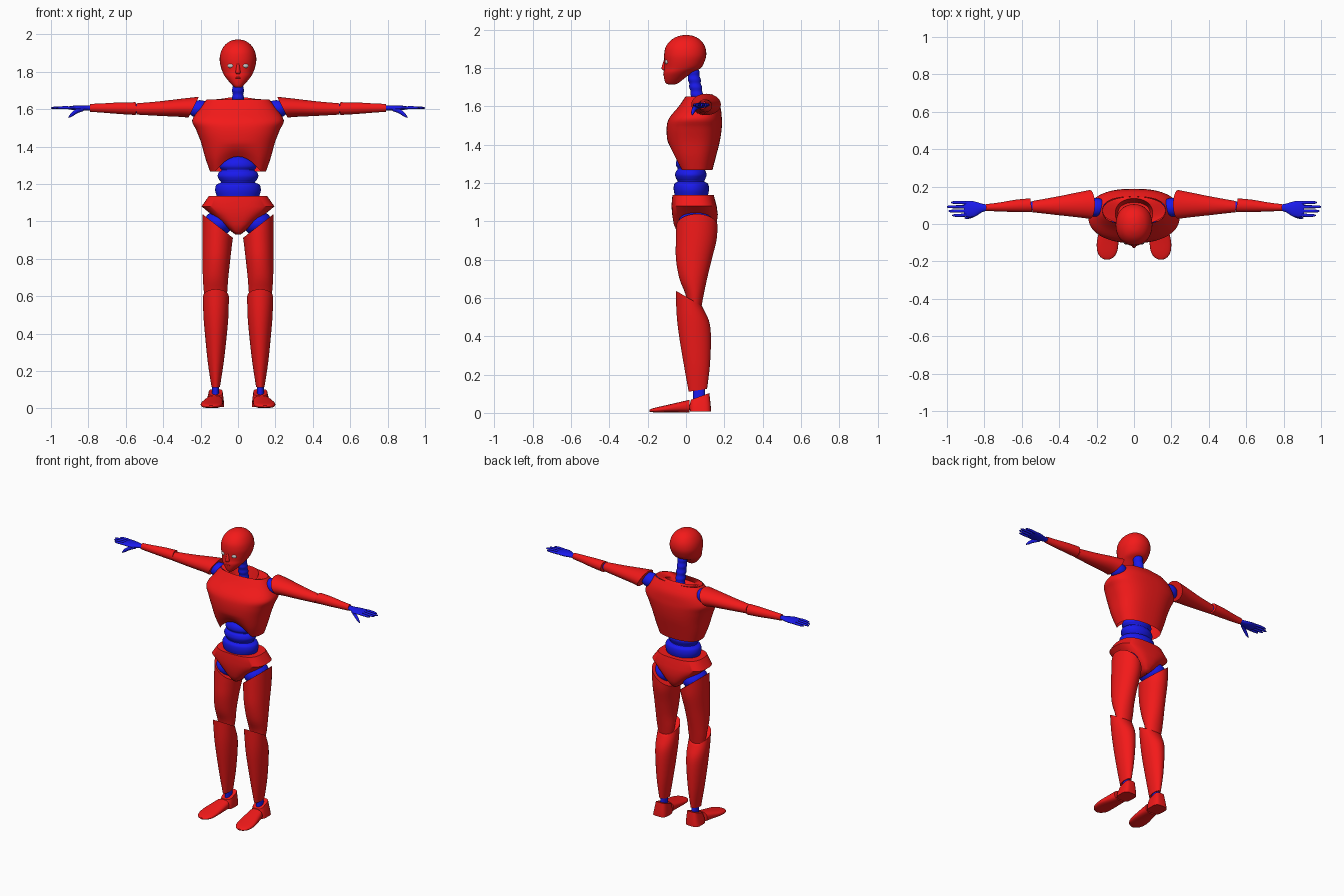
import bpy, bmesh, math


def material(name, rgb):
    m = bpy.data.materials.new(name)
    m.diffuse_color = (*rgb, 1)
    return m


RED = material("red_shell", (0.9, 0.01, 0.01))
BLUE = material("blue_joint", (0.01, 0.01, 0.85))


def finish(name, bm, mat, mirror, angle=40):
    bmesh.ops.recalc_face_normals(bm, faces=bm.faces)
    me = bpy.data.meshes.new(name)
    bm.to_mesh(me)
    bm.free()
    me.polygons.foreach_set("use_smooth", [True] * len(me.polygons))
    me.set_sharp_from_angle(angle=math.radians(angle))
    if mat:
        me.materials.append(mat)
    ob = bpy.data.objects.new(name, me)
    bpy.context.collection.objects.link(ob)
    if mirror:
        ob.modifiers.new("mirror", "MIRROR").use_mirror_merge = False
    return ob


def loft(name, mat, secs, axis="z", n=40, p=2.0, steps=4, mirror=False,
         caps=(True, True), warp=None):
    """Skin superellipse rings: (position, centre a, centre b, radius a, radius b, tilt a, tilt b)."""
    secs = [tuple(s) + (0,) * (7 - len(s)) for s in secs]
    rows = []
    for i in range(len(secs) - 1):
        a, b, c, d = (secs[max(i - 1, 0)], secs[i], secs[i + 1], secs[min(i + 2, len(secs) - 1)])
        for k in range(steps):
            t = k / steps
            rows.append([0.5 * (2 * q + (r - o) * t + (2 * o - 5 * q + 4 * r - s) * t * t
                                + (3 * q - o - 3 * r + s) * t ** 3) for o, q, r, s in zip(a, b, c, d)])
    rows.append(secs[-1])
    bm = bmesh.new()
    rings = []
    for h, ca, cb, ra, rb, ta, tb in rows:
        ring = []
        for j in range(n):
            th = 2 * math.pi * j / n
            co, si = math.cos(th), math.sin(th)
            u = ra * math.copysign(abs(co) ** (2 / p), co)
            v = rb * math.copysign(abs(si) ** (2 / p), si)
            w = h + ta * u + tb * v
            x, y = ca + u, cb + v
            pt = {"z": (x, y, w), "x": (w, x, y), "y": (x, w, y)}[axis]
            ring.append(bm.verts.new(warp(*pt) if warp else pt))
        rings.append(ring)
    for r0, r1 in zip(rings, rings[1:]):
        for j in range(n):
            k = (j + 1) % n
            bm.faces.new((r0[j], r0[k], r1[k], r1[j]))
    for ring, cap in zip((rings[0], rings[-1]), caps):
        if cap:
            bm.faces.new(ring)
    return finish(name, bm, mat, mirror)


def ball(name, mat, loc, size, mirror=False):
    bm = bmesh.new()
    bmesh.ops.create_uvsphere(bm, u_segments=24, v_segments=14, radius=1)
    for v in bm.verts:
        v.co = [l + s * c for l, s, c in zip(loc, size, v.co)]
    return finish(name, bm, mat, mirror)


# Head and face
loft("head", RED, [
    (1.715, 0, -.075, .014, .018), (1.722, 0, -.073, .024, .034), (1.745, 0, -.062, .046, .052),
    (1.775, 0, -.043, .070, .074), (1.80, 0, -.018, .083, .095), (1.835, 0, -.008, .094, .105),
    (1.87, 0, -.004, .098, .110), (1.91, 0, -.003, .090, .103), (1.945, 0, -.001, .068, .078),
    (1.966, 0, 0, .036, .042), (1.973, 0, 0, .004, .004)], p=2.15)
loft("nose", RED, [(1.845, 0, -.108, .006, .006), (1.80, 0, -.113, .013, .015),
                   (1.788, 0, -.108, .010, .010)], n=16)
ball("eye", None, (.037, -.098, 1.832), (.019, .013, .013), True)
ball("upper_lip", RED, (0, -.106, 1.768), (.026, .013, .006))
ball("lower_lip", RED, (0, -.103, 1.757), (.022, .013, .006))

# Ribbed neck
loft("neck", BLUE, [(1.60 + .02 * i, 0, .068 - .0035 * i, .028 + .004 * (i % 2), .030 + .004 * (i % 2))
                    for i in range(12)], n=28, steps=3)


# Chest shell with an arch at the front of its lower edge
def arch(x, y, z):
    if z < 1.42:
        front = min(1, max(0, (.06 - y) / .06))
        z += .075 * max(0, 1 - (x / .12) ** 2) * (1.42 - z) / .145 * front
    return x, y, z


loft("chest", RED, [
    (1.268, 0, .045, .150, .093), (1.34, 0, .040, .175, .117), (1.42, 0, .040, .197, .137),
    (1.49, 0, .043, .224, .144), (1.54, 0, .050, .245, .137), (1.60, 0, .070, .207, .108),
    (1.652, 0, .072, .168, .074)], p=2.5, n=64, caps=(False, False), warp=arch)
loft("collar", RED, [
    (1.652, 0, .072, .168, .074), (1.636, 0, .056, .100, .080, 0, .36),
    (1.585, 0, .060, .085, .055)], p=2.2, n=64, steps=1, caps=(False, True))

# Bellows waist
loft("waist", BLUE, [
    (1.09, 0, .028, .100, .075), (1.13, 0, .028, .112, .085), (1.165, 0, .028, .122, .092),
    (1.195, 0, .027, .116, .088), (1.208, 0, .026, .092, .070), (1.222, 0, .025, .100, .076),
    (1.242, 0, .025, .109, .082), (1.262, 0, .025, .102, .077), (1.274, 0, .025, .088, .068),
    (1.295, 0, .025, .101, .078), (1.325, 0, .025, .086, .070), (1.36, 0, .025, .03, .03)], n=48)

# Pelvis: tapered brief shape
loft("pelvis", RED, [
    (1.137, 0, .037, .155, .108), (1.08, 0, .042, .195, .118), (1.035, 0, .047, .140, .119),
    (.985, 0, .048, .082, .112), (.945, 0, .048, .034, .095), (.93, 0, .048, .014, .075)],
    p=2.8, n=56, steps=1)
ball("hip_joint", BLUE, (.105, .05, .99), (.078, .09, .068), True)

# Legs
loft("thigh", RED, [
    (.555, .12, .045, .052, .036), (.62, .12, .045, .062, .048), (.70, .120, .038, .068, .072),
    (.80, .115, .041, .074, .093), (.90, .111, .053, .079, .106, .3), (.975, .108, .057, .081, .108, .78)],
    mirror=True)
loft("shin", RED, [
    (.118, .119, .062, .023, .048, 0, .15), (.25, .119, .057, .043, .068), (.40, .118, .047, .059, .083),
    (.50, .118, .035, .067, .084, 0, -.2), (.598, .118, .015, .069, .068, 0, -.58)], mirror=True)
loft("ankle", BLUE, [(.05, .12, .07, .020, .032), (.16, .119, .066, .018, .030)], n=24, steps=1, mirror=True)

# Feet: heel block and splayed toe piece
loft("heel", RED, [
    (.008, .125, .075, .050, .055), (.04, .122, .074, .046, .055), (.086, .119, .074, .037, .048, 0, .36)],
    p=3.5, steps=2, mirror=True)
loft("toe", RED, [
    (.018, .127, .035, .046, .033), (-.04, .134, .029, .053, .026), (-.10, .141, .022, .058, .019),
    (-.15, .143, .016, .052, .014), (-.178, .144, .013, .034, .009), (-.19, .144, .011, .012, .005)],
    axis="y", p=2.6, mirror=True)

# Arms
ball("shoulder_joint", BLUE, (.205, .09, 1.60), (.062, .05, .048), True)
loft("upper_arm", RED, [
    (.237, .105, 1.610, .077, .056, 0, -.5), (.31, .102, 1.607, .065, .048), (.42, .097, 1.603, .048, .039),
    (.543, .093, 1.601, .030, .030)], axis="x", mirror=True)
loft("elbow_joint", BLUE, [(.52, .095, 1.603, .024, .024), (.56, .095, 1.603, .024, .024)],
     axis="x", n=24, steps=1, mirror=True)
loft("forearm", RED, [
    (.549, .100, 1.603, .037, .034, .15), (.63, .097, 1.605, .033, .031), (.72, .091, 1.606, .024, .025),
    (.79, .088, 1.607, .018, .021)], axis="x", mirror=True)

# Hands: palm, four fingers, thumb
loft("palm", BLUE, [
    (.77, .088, 1.607, .014, .013), (.81, .086, 1.606, .022, .013), (.85, .080, 1.606, .040, .014),
    (.885, .080, 1.607, .044, .011), (.91, .081, 1.607, .040, .007)], axis="x", n=28, mirror=True)
for i, (y, tip) in enumerate([(.046, .972), (.069, .992), (.092, 1.0), (.115, .978)]):
    loft(f"finger_{i + 1}", BLUE, [
        (.89, .08 + (y - .08) * .92, 1.607, .009, .008), (.93, y, 1.608, .0085, .008),
        (tip - .012, y, 1.607, .007, .006), (tip, y, 1.606, .002, .002)],
        axis="x", n=14, steps=3, mirror=True)
loft("thumb", BLUE, [
    (.825, .066, 1.602, .012, .012), (.86, .046, 1.590, .011, .013), (.888, .036, 1.572, .009, .012),
    (.905, .032, 1.557, .003, .004)], axis="x", n=14, mirror=True)
